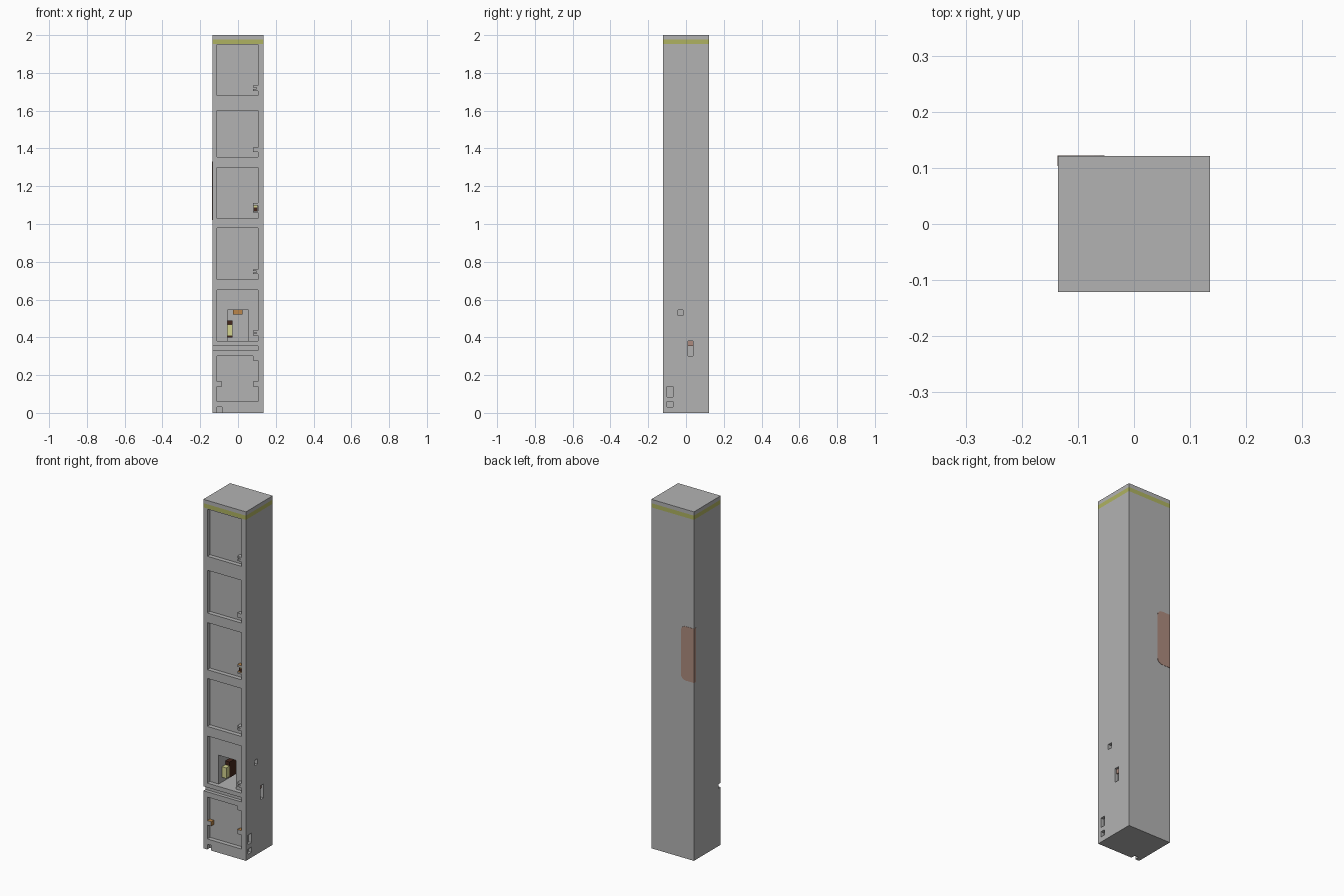
import bpy, bmesh
from mathutils import Vector

cube = bpy.data.objects.get("Cube")
if cube:
    bpy.data.objects.remove(cube, do_unlink=True)


def material(name, r, g, b):
    m = bpy.data.materials.new(name)
    m.use_nodes = True
    m.diffuse_color = (r, g, b, 1)
    m.node_tree.nodes["Principled BSDF"].inputs["Base Color"].default_value = (r, g, b, 1)
    return m


grey = material("grey", 0.45, 0.45, 0.45)
olive = material("olive_yellow", 0.43, 0.45, 0.12)
orange = material("orange", 0.50, 0.24, 0.07)
brown = material("dark_brown", 0.06, 0.02, 0.012)
cream = material("pale_yellow", 0.66, 0.66, 0.28)
rust = material("rust", 0.42, 0.26, 0.21)

W, D, H = 0.135, 0.121, 2.0      # half width, half depth, height
FLOOR = 0.025                    # depth of the front panels


def box(name, x, y, z, *mats):
    bm = bmesh.new()
    bmesh.ops.create_cube(bm, size=1)
    for v in bm.verts:
        v.co = Vector([a + (c + 0.5) * (b - a) for c, (a, b) in zip(v.co, (x, y, z))])
    me = bpy.data.meshes.new(name)
    bm.to_mesh(me)
    bm.free()
    ob = bpy.data.objects.new(name, me)
    bpy.context.collection.objects.link(ob)
    for m in mats:
        me.materials.append(m)
    return ob


body = box("column_body", (-W, W), (-D, D), (0, H), grey, olive)
cutters = []


def cut(x, y, z):
    ob = box("cutter", x, y, z, grey)
    ob.hide_render = True
    mod = body.modifiers.new("cut", "BOOLEAN")
    mod.operation, mod.solver, mod.object = "DIFFERENCE", "EXACT", ob
    cutters.append(ob)


def front_cut(x, z, depth):
    cut(x, (-D - 0.05, -D + depth), z)


# Six recessed front panels
panels = [(1.68, 1.95), (1.355, 1.60), (1.03, 1.30), (0.705, 0.98), (0.38, 0.65), (0.06, 0.30)]
for z in panels:
    front_cut((-0.11, 0.106), z, FLOOR)

# Deep doorway, side-open groove and foot notch
front_cut((-0.055, 0.055), (0.38, 0.545), 0.19)
front_cut((-W - 0.05, 0.106), (0.33, 0.355), 0.02)
front_cut((-0.11, -0.085), (-0.05, 0.03), 0.025)

# Small pockets in the side wall
for y, z in [((-0.042, -0.016), (0.515, 0.545)), ((0.01, 0.038), (0.30, 0.38)),
             ((-0.1, -0.07), (0.085, 0.14)), ((-0.1, -0.07), (0.03, 0.06))]:
    cut((W - 0.02, W + 0.05), y, z)

# Apply the cuts, then split off the coloured band near the top
bpy.context.view_layer.update()
graph = bpy.context.evaluated_depsgraph_get()
mesh = bpy.data.meshes.new_from_object(body.evaluated_get(graph))
body.modifiers.clear()
body.data = mesh
for ob in cutters:
    bpy.data.objects.remove(ob, do_unlink=True)
mesh.materials.clear()
for m in (grey, olive):
    mesh.materials.append(m)
LOW, HIGH = 1.954, 1.978
bm = bmesh.new()
bm.from_mesh(mesh)
for h in (LOW, HIGH):
    bmesh.ops.bisect_plane(bm, geom=bm.verts[:] + bm.edges[:] + bm.faces[:],
                           plane_co=(0, 0, h), plane_no=(0, 0, 1))
for f in bm.faces:
    f.material_index = int(LOW < f.calc_center_median().z < HIGH and abs(f.normal.z) < 0.5)
bm.to_mesh(mesh)
bm.free()

# Latches on the right edge of the panels, each with a slot between two lips
BACK = (-D, -D + FLOOR)
RIGHT = (0.08, 0.106)
for n, (lo, hi) in enumerate([(1.705, 1.732), (1.382, 1.406), (0.735, 0.76), (0.41, 0.435)]):
    if n == 1:
        box("panel_latch_plain", RIGHT, BACK, (lo, hi), grey)
        continue
    box("latch_lower_lip", RIGHT, BACK, (lo, lo + 0.009), grey)
    box("latch_upper_lip", RIGHT, BACK, (hi - 0.009, hi), grey)
    box("latch_core", (0.098, 0.106), BACK, (lo + 0.009, hi - 0.009), grey)


def painted_sides(name, x, z):
    """Block with a plain front and painted sides."""
    ob = box(name, x, BACK, z, grey, orange)
    for p in ob.data.polygons:
        p.material_index = int(p.normal.y > -0.5)


painted_sides("lower_left_latch", (-0.11, -0.085), (0.14, 0.165))
painted_sides("lower_right_latch", RIGHT, (0.14, 0.165))
box("panel_corner_block", RIGHT, BACK, (0.277, 0.30), grey)

# Middle latch with a dark keyway
painted_sides("middle_latch_top", RIGHT, (1.098, 1.11))
painted_sides("middle_latch_bottom", RIGHT, (1.06, 1.07))
box("middle_latch_yellow", (0.083, 0.103), (-D + 0.012, -D + FLOOR), (1.088, 1.098), cream)
box("middle_latch_keyway", (0.083, 0.103), (-D + 0.012, -D + FLOOR), (1.07, 1.088), brown)

# Fittings inside the doorway
box("doorway_yellow_box", (-0.055, -0.028), (-D + 0.055, -D + 0.085), (0.407, 0.468), cream)
box("doorway_brown_box", (-0.055, -0.028), (-D + 0.085, -D + 0.17), (0.40, 0.49), brown)
box("doorway_orange_plate", (-0.027, 0.023), (-D + 0.165, -D + 0.19), (0.52, 0.545), orange)

# Coloured block at the top of the tall side pocket
box("side_pocket_block", (W - 0.02, W - 0.012), (0.01, 0.038), (0.355, 0.38), rust)

# Rust patch wrapped round the back corner
T = 0.0015
patch = box("rust_patch_back", (-W - T, -0.053), (D, D + T), (1.02, 1.33), rust)
bm = bmesh.new()
bm.from_mesh(patch.data)
corners = [e for e in bm.edges
           if all(v.co.x > -0.06 for v in e.verts)
           and abs(e.verts[0].co.z - e.verts[1].co.z) < T
           and abs(e.verts[0].co.y - e.verts[1].co.y) > T / 2]
bmesh.ops.bevel(bm, geom=corners, offset=0.03, segments=4, profile=0.5, affect="EDGES")
bm.to_mesh(patch.data)
bm.free()
box("rust_patch_side", (-W - T, -W), (D - 0.018, D), (1.02, 1.33), rust)
